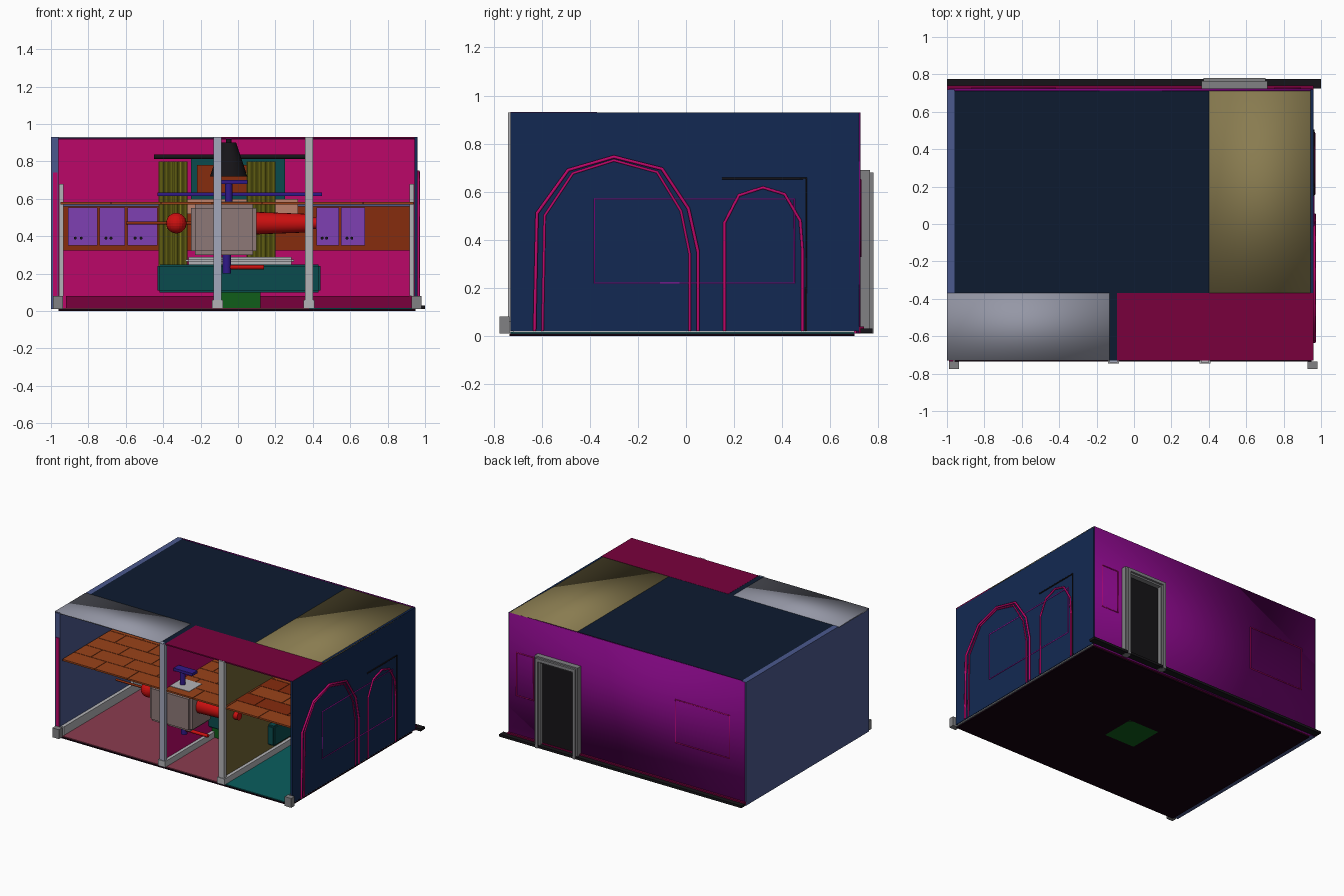
import bpy, bmesh, math
from mathutils import Vector

if "Cube" in bpy.data.objects:
    bpy.data.objects.remove(bpy.data.objects["Cube"])

mats = {}
C = dict(roof=(.004, .011, .03), navy=(.006, .022, .085), blue=(.07, .1, .27), crimson=(.5, .002, .14),
         wine=(.19, 0, .045), purple=(.2, .002, .2), tan=(.17, .13, .035), tan_roof=(.25, .2, .08),
         grey=(.45, .45, .47), trim=(.22, .22, .23), grey_roof=(.3, .31, .38), dark=(.008, .007, .009),
         base=(.006, 0, .004), mauve=(.26, .045, .08), teal=(.003, .11, .11), bench=(.003, .07, .075),
         brown=(.32, .055, .01), rust=(.24, .025, .004), violet=(.21, .05, .45), olive=(.38, .36, .02),
         stone=(.27, .19, .185), red=(.6, .005, .005), green=(.005, .11, .01), indigo=(.03, .01, .25),
         magenta=(.5, .005, .45), salmon=(.5, .22, .15), post=(.36, .39, .5))


def paint(o, c):
    if c not in mats:
        mats[c] = bpy.data.materials.new(c)
        mats[c].diffuse_color = (*C[c], 1)
    o.data.materials.append(mats[c])
    return o


def mesh_obj(name, bm, c):
    me = bpy.data.meshes.new(name)
    bm.to_mesh(me)
    bm.free()
    o = bpy.data.objects.new(name, me)
    bpy.context.collection.objects.link(o)
    return paint(o, c)


def box(name, x, y, z, c, bevel=0, smooth=False):
    """Box given by its (min, max) on each axis."""
    bm = bmesh.new()
    bmesh.ops.create_cube(bm, size=1)
    for v in bm.verts:
        v.co = [(r[0] + r[1]) / 2 + k * (r[1] - r[0]) for r, k in zip((x, y, z), v.co)]
    if bevel:
        bmesh.ops.bevel(bm, geom=bm.edges[:], offset=bevel, segments=2, affect='EDGES')
    for f in bm.faces:
        f.smooth = smooth
    return mesh_obj(name, bm, c)


def cone(name, a, b, r1, r2, c, n=20):
    """Cylinder or cone from point a to point b."""
    a, b = Vector(a), Vector(b)
    bm = bmesh.new()
    bmesh.ops.create_cone(bm, cap_ends=True, segments=n, radius1=r1, radius2=r2, depth=(b - a).length)
    for f in bm.faces:
        f.smooth = len(f.verts) == 4
    for e in bm.edges:
        e.smooth = all(len(f.verts) == 4 for f in e.link_faces)
    o = mesh_obj(name, bm, c)
    o.location = (a + b) / 2
    o.rotation_euler = (b - a).to_track_quat('Z', 'Y').to_euler()
    return o


def tube(name, pts, r, c, cyclic=False):
    cu = bpy.data.curves.new(name, 'CURVE')
    cu.dimensions = '3D'
    cu.bevel_depth = r
    cu.bevel_resolution = 1
    s = cu.splines.new('POLY')
    s.points.add(len(pts) - 1)
    for p, q in zip(s.points, pts):
        p.co = (*q, 1)
    s.use_cyclic_u = cyclic
    o = bpy.data.objects.new(name, cu)
    bpy.context.collection.objects.link(o)
    return paint(o, c)


# Room shell
box("left_wall", (-1, -.96), (-.73, .72), (.01, .93), 'blue')
box("right_wall", (.945, .96), (-.73, .72), (.02, .93), 'navy')
box("back_wall", (-.99, .955), (.71, .725), (.01, .93), 'purple', smooth=True)
box("back_wall_lining", (-.96, .945), (.7, .71), (.01, .92), 'crimson')
box("ceiling_main", (-.96, .4), (-.37, .72), (.922, .93), 'roof')
box("ceiling_side", (.4, .96), (-.37, .72), (.922, .93), 'tan_roof', smooth=True)
box("ceiling_front_left", (-1, -.13), (-.73, -.37), (.922, .931), 'grey_roof', smooth=True)
box("ceiling_joint", (-.13, -.09), (-.73, -.37), (.922, .93), 'roof')
box("ceiling_front_right", (-.09, .96), (-.73, -.37), (.922, .931), 'wine')
box("base_slab", (-.96, .95), (-.735, .7), (0, .01), 'base')
for n, x0, x1, c in (("left", -.96, -.11, 'mauve'), ("middle", -.11, .38, 'mauve'), ("right", .38, .945, 'teal')):
    box("floor_" + n, (x0, x1), (-.73, .7), (.01, .016), c)

# Partitions with posts at the open front
for x, c, p in ((-.11, 'crimson', 'post'), (.38, 'tan', 'grey')):
    box("partition_wall", (x - .006, x + .006), (-.71, .7), (.01, .922), c)
    box("front_post", (x - .022, x + .022), (-.74, -.71), (.03, .93), p)

# Skirting boards: inside the room, ends poking out of the open front
for x0, x1 in ((-.985, -.935), (.93, .955)):
    box("skirting_side", (x0, x1), (-.72, .7), (.015, .08), 'grey')
for x in (-.963, .955):
    box("skirting_end", (x - .027, x + .027), (-.775, -.735), (.01, .08), 'trim')
for x in (-.11, .38):
    box("skirting_partition", (x - .03, x + .03), (-.745, .7), (.015, .06), 'grey')
box("skirting_inner_back", (-.92, .93), (.685, .7), (.016, .08), 'wine')
box("skirting_back", (-1, 1), (.725, .775), (.012, .03), 'dark')
box("skirting_back_board", (-1, .96), (.72, .74), (.012, .04), 'wine')

# Back door with a stepped frame
box("door_panel", (.4, .68), (.72, .735), (.02, .64), 'dark')
for x in (.36, .67):
    box("door_jamb", (x, x + .045), (.72, .765), (.01, .69), 'trim')
    box("door_jamb_step", (x + .012, x + .033), (.72, .78), (.01, .68), 'trim')
box("door_head", (.36, .715), (.72, .765), (.645, .69), 'trim')
box("door_head_step", (.372, .703), (.72, .78), (.657, .68), 'trim')

# Back windows and side window outlines
for x0, x1 in ((-.87, -.42), (.75, .89)):
    tube("back_window_frame", [(x0, .726, .33), (x1, .726, .33), (x1, .726, .65), (x0, .726, .65)], .004, 'crimson', True)
tube("side_window_frame", [(.96, -.38, .22), (.96, .45, .22), (.96, .45, .57), (.96, -.38, .57)], .004, 'magenta', True)

# Polygonal arches on the right wall, and the arch edge seen at the left
big = [(-.63, .02), (-.62, .51), (-.49, .69), (-.3, .745), (-.1, .695), (.01, .53), (.05, .35), (.05, .02)]
small = [(.16, .02), (.16, .47), (.22, .585), (.32, .617), (.41, .59), (.475, .48), (.485, .35), (.485, .02)]
tube("large_arch_outer", [(.965, y, z) for y, z in big], .008, 'crimson')
tube("large_arch_inner", [(.963, -.3 + (y + .3) * .9, z * .98) for y, z in big], .006, 'crimson')
tube("small_arch", [(.963, y, z) for y, z in small], .007, 'crimson')
tube("arch_lintel", [(.961, .15, .655), (.961, .45, .655), (.961, .5, .655), (.961, .5, .02)], .005, 'dark')
box("left_arch_edge", (-.99, -.965), (-.735, -.72), (.02, .74), 'crimson')

# Plank platform: staggered boards
for r in range(10):
    y = -.72 + r * .14
    x = -.95 - (r % 2) * .13
    while x < .94:
        a, b = max(x, -.95), min(x + .27, .94)
        box("plank", (a + .002, b - .002), (y + .002, y + .138), (.57, .582), 'brown' if int((x + 2) * 11) % 3 else 'rust')
        x += .27

# Cabinet row below the platform
box("cabinet_body", (-.95, .94), (.3, .66), (.325, .57), 'rust')
for x0, x1 in ((-.91, -.75), (-.74, -.605), (-.59, -.43), (.42, .54), (.55, .68)):
    box("cabinet_door", (x0, x1), (.285, .3), (.35, .555), 'violet')
    for k in (.25, .45):
        cone("cabinet_knob", (x0 + (x1 - x0) * k, .27, .39), (x0 + (x1 - x0) * k, .285, .39), .008, .008, 'dark', 10)
box("cabinet_rail", (-.95, .94), (.28, .3), (.56, .57), 'blue')

# Inner side strips
for x in (-.945, .93):
    box("inner_jamb", (x - .012, x + .012), (.1, .14), (.08, .68), 'grey')

# Pleated curtains with rod
for x0 in (-.42, .05):
    bm = bmesh.new()
    n = 36
    rows = [[bm.verts.new((x0 + .15 * i / n, .06 + .02 * math.sin(i * math.pi / 3), z)) for i in range(n + 1)] for z in (.17, .8)]
    for i in range(n):
        bm.faces.new((rows[0][i], rows[0][i + 1], rows[1][i + 1], rows[1][i]))
    m = mesh_obj("curtain", bm, 'olive').modifiers.new("thick", 'SOLIDIFY')
    m.thickness = .006
cone("curtain_rod", (-.45, .06, .825), (.4, .06, .825), .012, .012, 'dark')

# Central furniture
box("bench_base", (-.43, .44), (-.2, .25), (.1, .25), 'bench', .01)
box("bench_cushion", (-.28, .3), (-.05, .2), (.25, .29), 'grey', .015)
box("floor_mat", (-.13, .12), (-.16, .1), (0, .1), 'green')
box("wall_shelf", (-.43, .45), (0, .1), (.615, .635), 'indigo')
box("shelf_box", (-.34, .32), (.1, .2), (.52, .6), 'salmon')
box("back_cabinet", (-.25, .25), (.12, .3), (.6, .82), 'bench')
box("back_cabinet_front", (-.22, .15), (.1, .12), (.62, .78), 'rust')

# Ceiling lamp
cone("lamp_shade", (-.05, -.1, .72), (-.05, -.1, .9), .1, .04, 'dark')
cone("lamp_rod", (-.05, -.1, .88), (-.05, -.1, .92), .015, .015, 'dark')

# Front machine: block, tap and roller
box("front_block", (-.25, .1), (-.7, -.45), (.3, .57), 'stone', .02)
box("block_tray", (-.12, .06), (-.66, -.5), (.57, .585), 'grey', .005)
cone("tap_column", (-.05, -.58, .57), (-.05, -.58, .69), .02, .02, 'indigo')
box("tap_head", (-.12, .05), (-.61, -.55), (.68, .7), 'indigo')
cone("roller", (.1, -.58, .47), (.36, -.58, .47), .06, .05, 'red')
cone("roller_tip", (.36, -.58, .47), (.42, -.58, .47), .03, .03, 'red')
cone("roller_shaft", (-.6, -.58, .47), (-.25, -.58, .47), .008, .008, 'rust')
bm = bmesh.new()
bmesh.ops.create_uvsphere(bm, u_segments=20, v_segments=12, radius=.055)
mesh_obj("roller_ball", bm, 'red').location = (-.33, -.58, .47)
cone("lower_pipe", (-.06, -.55, .2), (-.06, -.55, .3), .022, .022, 'indigo')
cone("lower_bar", (-.05, -.55, .235), (.14, -.55, .235), .012, .012, 'red')

for m in bpy.data.materials:
    if m.users and not m.is_grease_pencil:
        m.use_nodes = True
        m.node_tree.nodes["Principled BSDF"].inputs["Base Color"].default_value = m.diffuse_color
